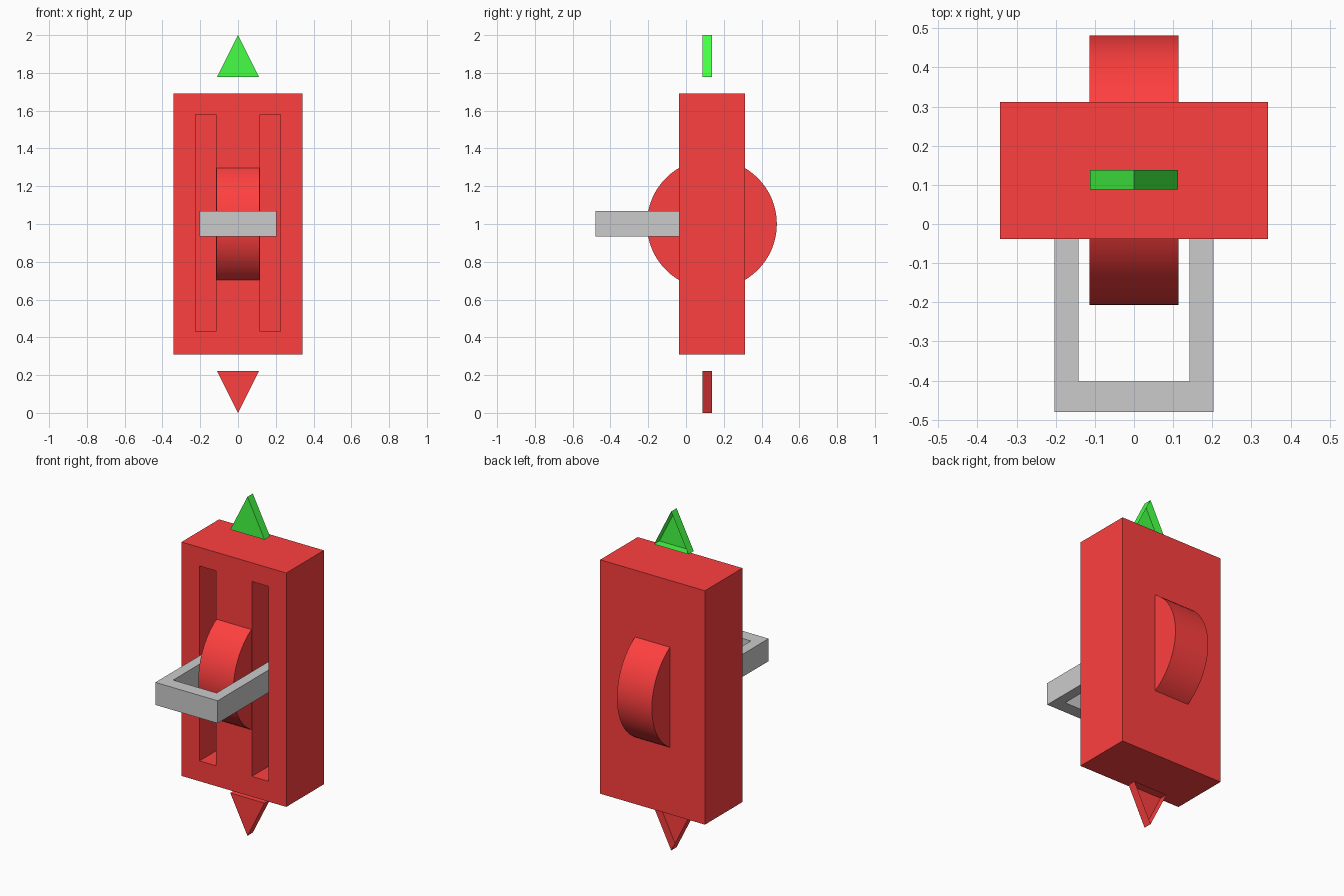
import bpy, bmesh, math
from mathutils import Matrix, Vector

if "Cube" in bpy.data.objects:
    bpy.data.objects.remove(bpy.data.objects["Cube"])


def material(name, rgb):
    m = bpy.data.materials.new(name)
    m.diffuse_color = (*rgb, 1)
    m.use_nodes = True
    m.node_tree.nodes["Principled BSDF"].inputs["Base Color"].default_value = m.diffuse_color
    return m


RED = material("red", (1, 0.05, 0.05))
GREEN = material("green", (0.06, 1, 0.06))


def add_object(name, bm, mat=None):
    bmesh.ops.recalc_face_normals(bm, faces=bm.faces)
    me = bpy.data.meshes.new(name)
    bm.to_mesh(me)
    bm.free()
    ob = bpy.data.objects.new(name, me)
    bpy.context.collection.objects.link(ob)
    if mat:
        me.materials.append(mat)
    return ob


def add_box(bm, lo, hi):
    lo, hi = Vector(lo), Vector(hi)
    size = Matrix.Diagonal((*(hi - lo), 1))
    bmesh.ops.create_cube(bm, size=1, matrix=Matrix.Translation((lo + hi) / 2) @ size)


def prism(name, points, offset, mat=None, open_end=False):
    bm = bmesh.new()
    face = bm.faces.new([bm.verts.new(p) for p in points])
    ext = bmesh.ops.extrude_face_region(bm, geom=[face], use_keep_orig=True)["geom"]
    bmesh.ops.translate(bm, vec=offset, verts=[v for v in ext if isinstance(v, bmesh.types.BMVert)])
    if open_end:
        caps = [f for f in ext if isinstance(f, bmesh.types.BMFace)]
        bmesh.ops.delete(bm, geom=caps, context='FACES_ONLY')
    return add_object(name, bm, mat)


# Housing with two lever slots cut in the front
bm = bmesh.new()
add_box(bm, (-0.342, -0.038, 0.31), (0.342, 0.312, 1.69))
housing = add_object("housing", bm, RED)
bm = bmesh.new()
for s in (-1, 1):
    a, b = sorted((s * 0.117, s * 0.225))
    add_box(bm, (a, -0.2, 0.43), (b, 0.25, 1.58))
cutter = add_object("slot_cutter", bm, RED)
cutter.hide_render = True
mod = housing.modifiers.new("slots", 'BOOLEAN')
mod.object = cutter
mod.operation = 'DIFFERENCE'
mod.solver = 'EXACT'
bpy.context.view_layer.objects.active = housing
housing.select_set(True)
bpy.ops.object.modifier_apply(modifier="slots")
bpy.data.objects.remove(cutter)

# Wheel poking out of front and back
bpy.ops.mesh.primitive_cylinder_add(vertices=64, radius=0.344, depth=0.228,
                                    location=(0, 0.137, 1), rotation=(0, math.pi / 2, 0))
wheel = bpy.context.object
wheel.name = "wheel"
wheel.data.materials.append(RED)
bpy.ops.object.shade_smooth_by_angle(angle=math.radians(35))

# U-shaped lever handle reaching into the slots
half = [(0.203, -0.48), (0.203, 0.137), (0.142, 0.137), (0.142, -0.402)]
outline = half + [(-x, y) for x, y in reversed(half)]
prism("lever_handle", [(x, y, 0.935) for x, y in outline], (0, 0, 0.133))

# Direction arrows, hollow and open at the back
for name, base, tip, mat in (("up_arrow", 1.777, 2.0, GREEN), ("down_arrow", 0.223, 0.0, RED)):
    prism(name, [(-0.112, 0.088, base), (0.112, 0.088, base), (0, 0.088, tip)],
          (0, 0.05, 0), mat, open_end=True)
